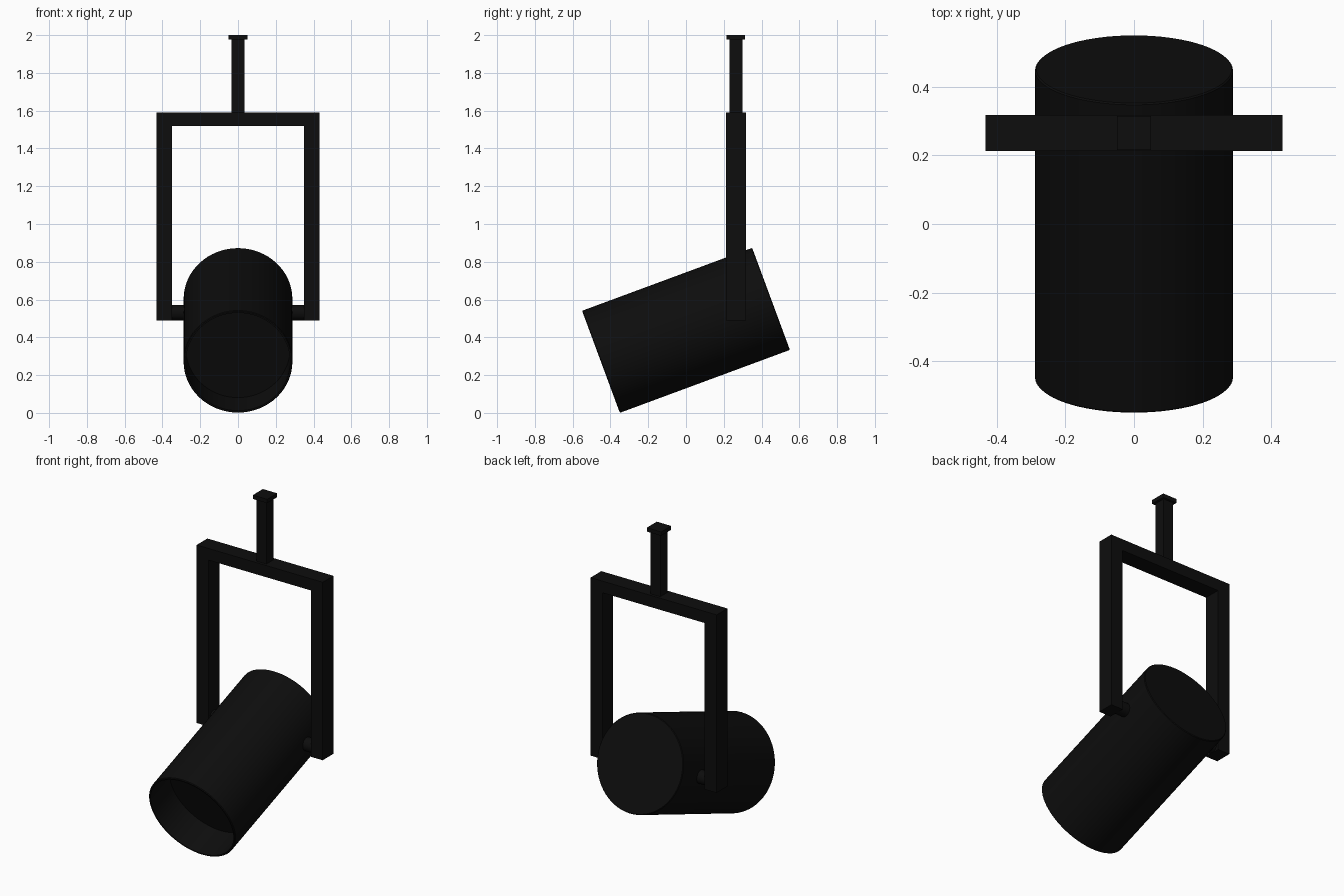
import bpy, bmesh, math
from mathutils import Matrix

if "Cube" in bpy.data.objects:
    bpy.data.objects.remove(bpy.data.objects["Cube"])

black = bpy.data.materials.new("matte_black")
black.diffuse_color = (0.004, 0.004, 0.004, 1)
black.use_nodes = True
black.node_tree.nodes["Principled BSDF"].inputs["Base Color"].default_value = black.diffuse_color


def finish(name, bm):
    bmesh.ops.recalc_face_normals(bm, faces=bm.faces)
    mesh = bpy.data.meshes.new(name)
    bm.to_mesh(mesh)
    bm.free()
    ob = bpy.data.objects.new(name, mesh)
    bpy.context.collection.objects.link(ob)
    mesh.materials.append(black)
    bpy.ops.object.select_all(action='DESELECT')
    ob.select_set(True)
    bpy.context.view_layer.objects.active = ob
    bpy.ops.object.shade_smooth_by_angle(angle=math.radians(30))
    return ob


def box(name, x, y, z):
    bm = bmesh.new()
    size = [b - a for a, b in (x, y, z)]
    mid = [(a + b) / 2 for a, b in (x, y, z)]
    bmesh.ops.create_cube(bm, size=1, matrix=Matrix.Translation(mid) @ Matrix.Diagonal((*size, 1)))
    return finish(name, bm)


# Lamp housing: lathed can with a recessed front, tilted downwards
R, H, WALL, DEPTH = 0.288, 0.48, 0.012, 0.2
profile = [(0, H), (R - 0.004, H), (R, H - 0.004), (R, -H + 0.004), (R - 0.004, -H),
           (R - WALL, -H), (R - WALL, -H + DEPTH), (0, -H + DEPTH)]
bm = bmesh.new()
verts = [bm.verts.new((r, y, 0)) for r, y in profile]
edges = [bm.edges.new(pair) for pair in zip(verts, verts[1:])]
bmesh.ops.spin(bm, geom=verts + edges, cent=(0, 0, 0), axis=(0, 1, 0),
               angle=math.tau, steps=64, use_duplicate=False)
bmesh.ops.remove_doubles(bm, verts=bm.verts, dist=0.0001)
housing = finish("lamp_housing", bm)
housing.rotation_euler.x = math.radians(20.3)
housing.location.z = 0.437

# Yoke arms and pivot pins on both sides
Y = (0.212, 0.317)
YC = 0.2645
for side, s in (("left", -1), ("right", 1)):
    box(side + "_yoke_arm", sorted((s * 0.35, s * 0.432)), Y, (0.488, 1.59))
    bm = bmesh.new()
    bmesh.ops.create_cone(bm, cap_ends=True, segments=32, radius1=0.041, radius2=0.041, depth=0.1,
                          matrix=Matrix.Translation((s * 0.31, YC, 0.53)) @ Matrix.Rotation(math.pi / 2, 4, 'Y'))
    finish(side + "_pivot_pin", bm)

# Yoke crossbar, hanging stem and ceiling cap
box("yoke_crossbar", (-0.35, 0.35), Y, (1.518, 1.59))
box("stem", (-0.034, 0.034), (YC - 0.035, YC + 0.035), (1.59, 1.976))
box("stem_cap", (-0.049, 0.049), (YC - 0.049, YC + 0.049), (1.976, 2.0))
